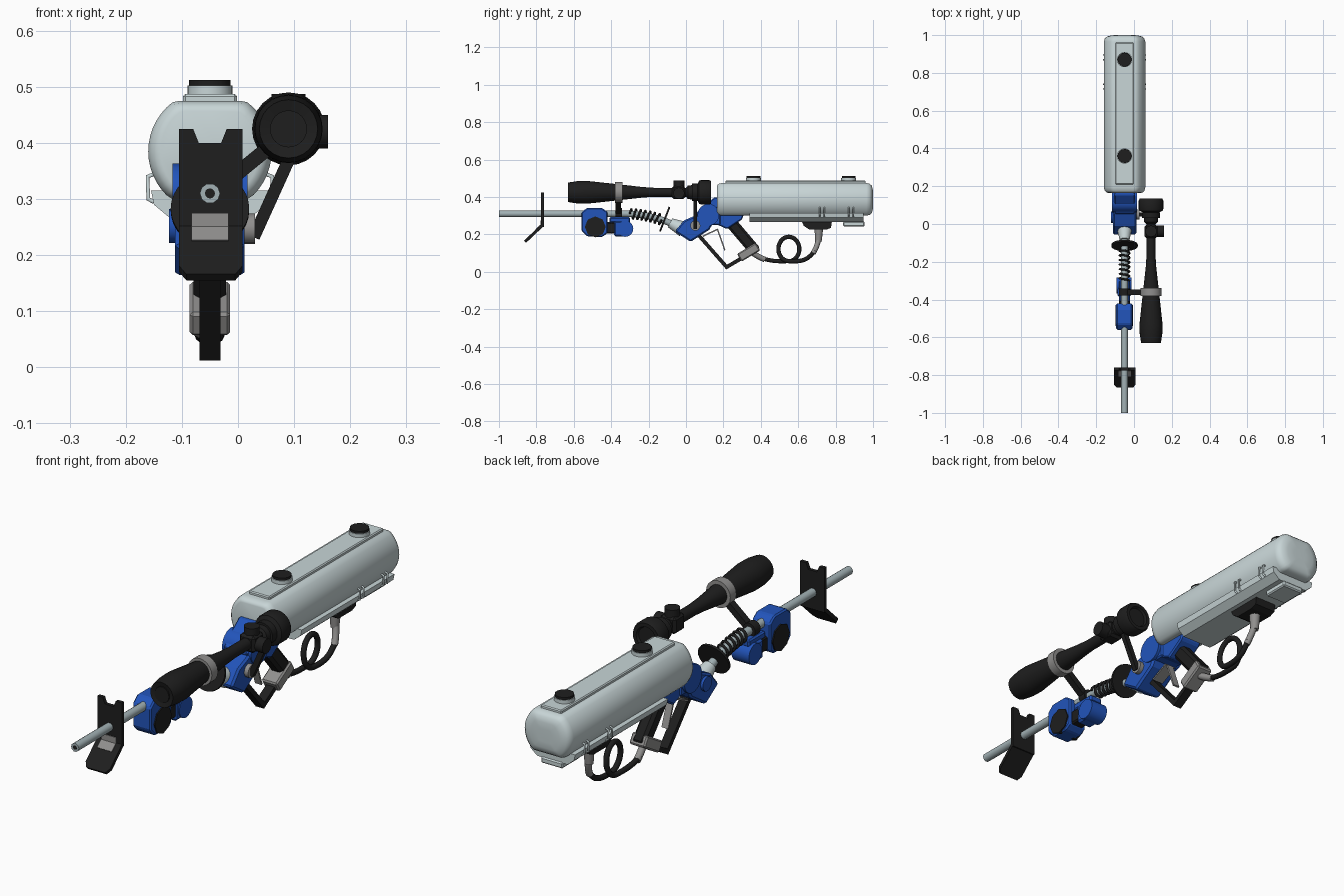
import bpy, bmesh, math
from mathutils import Vector

if "Cube" in bpy.data.objects:
    bpy.data.objects.remove(bpy.data.objects["Cube"])

CX = -0.05  # centre plane of the main body


def material(name, rgb):
    m = bpy.data.materials.new(name)
    m.diffuse_color = (*rgb, 1)
    m.use_nodes = True
    m.node_tree.nodes["Principled BSDF"].inputs["Base Color"].default_value = m.diffuse_color
    return m


PALE = material("pale_metal", (0.58, 0.67, 0.68))
STEEL = material("steel", (0.36, 0.44, 0.46))
BLACK = material("black", (0.013, 0.013, 0.013))
BLUE = material("blue", (0.016, 0.09, 0.50))
GREY = material("grey", (0.28, 0.275, 0.27))


def loft(name, rings, mat, angle=35, bevel=0):
    """Closed skin through a list of equal-length point rings."""
    bm = bmesh.new()
    rows = [[bm.verts.new(p) for p in r] for r in rings]
    n = len(rows[0])
    for a, b in zip(rows, rows[1:]):
        for i in range(n):
            bm.faces.new((a[i], a[(i + 1) % n], b[(i + 1) % n], b[i]))
    bm.faces.new(rows[0])
    bm.faces.new(rows[-1])
    bmesh.ops.recalc_face_normals(bm, faces=bm.faces)
    me = bpy.data.meshes.new(name)
    bm.to_mesh(me)
    bm.free()
    ob = bpy.data.objects.new(name, me)
    bpy.context.collection.objects.link(ob)
    me.materials.append(mat)
    if bevel:
        mod = ob.modifiers.new("bevel", 'BEVEL')
        mod.width, mod.segments = bevel, 1
    else:
        bpy.ops.object.select_all(action='DESELECT')
        bpy.context.view_layer.objects.active = ob
        ob.select_set(True)
        bpy.ops.object.shade_smooth_by_angle(angle=math.radians(angle))
    return ob


def side_prism(name, yz, x0, x1, mat, bevel=0):
    return loft(name, [[(x, y, z) for y, z in yz] for x in (x0, x1)], mat, 20, bevel)


def front_prism(name, xz, y0, y1, mat, bevel=0):
    return loft(name, [[(x, y, z) for x, z in xz] for y in (y0, y1)], mat, 20, bevel)


def box(name, x0, x1, y0, y1, z0, z1, mat, bevel=0):
    return side_prism(name, [(y0, z0), (y1, z0), (y1, z1), (y0, z1)], x0, x1, mat, bevel)


def frame(p, q):
    d = (Vector(q) - Vector(p)).normalized()
    u = d.cross(Vector((1, 0, 0)))
    if u.length < 0.1:
        u = d.cross(Vector((0, 0, 1)))
    u.normalize()
    return d, u, d.cross(u)


def lathe(name, p, q, profile, mat, n=24, angle=35):
    """Round part from p to q; profile is (distance from p, radius)."""
    d, u, v = frame(p, q)
    rings = [[Vector(p) + d * t + (u * math.cos(a) + v * math.sin(a)) * r
              for a in (i * math.tau / n for i in range(n))] for t, r in profile]
    return loft(name, rings, mat, angle)


def cyl(name, p, q, r, mat, n=24, r2=None):
    length = (Vector(q) - Vector(p)).length
    return lathe(name, p, q, [(0, r), (length, r if r2 is None else r2)], mat, n)


def beam(name, p, q, w, h, mat, bevel=0):
    """Rectangular bar: h is the thickness across, w the other width."""
    d, u, v = frame(p, q)
    rings = [[Vector(e) + u * a * h / 2 + v * b * w / 2
              for a, b in ((-1, -1), (1, -1), (1, 1), (-1, 1))] for e in (p, q)]
    return loft(name, rings, mat, 30, bevel)


def tube(name, pts, r, mat, smooth=False):
    cu = bpy.data.curves.new(name, 'CURVE')
    cu.dimensions = '3D'
    cu.bevel_depth, cu.bevel_resolution, cu.use_fill_caps = r, 3, True
    s = cu.splines.new('NURBS' if smooth else 'POLY')
    s.points.add(len(pts) - 1)
    for sp, p in zip(s.points, pts):
        sp.co = (*p, 1)
    if smooth:
        s.use_endpoint_u, s.order_u, s.resolution_u = True, 3, 6
    cu.materials.append(mat)
    ob = bpy.data.objects.new(name, cu)
    bpy.context.collection.objects.link(ob)
    bpy.ops.object.select_all(action='DESELECT')
    bpy.context.view_layer.objects.active = ob
    ob.select_set(True)
    bpy.ops.object.convert(target='MESH')


# --- Tank: round section flattened above and below, with rounded ends
def tank_ring(y, s):
    ring = []
    for i in range(48):
        a = i * math.tau / 48
        z = max(-0.085, min(0.09, 0.11 * math.sin(a)))
        ring.append((CX + 0.11 * s * math.cos(a), y, 0.385 + z * s))
    return ring


loft("tank", [tank_ring(y, s) for y, s in (
    (0.165, 0.80), (0.168, 0.88), (0.177, 0.96), (0.195, 1), (0.965, 1),
    (0.982, 0.95), (0.993, 0.84), (0.999, 0.6), (1.0, 0.3))], PALE, 40)
box("tank_top_strip", CX - 0.048, CX + 0.048, 0.21, 0.96, 0.46, 0.487, PALE, 0.004)
front_prism("tank_tray", [(-0.155, 0.315), (0.055, 0.315), (0.05, 0.29), (0.02, 0.265),
                          (-0.12, 0.265), (-0.15, 0.29)], 0.34, 0.95, PALE)
box("tray_rear_foot", -0.10, 0.0, 0.84, 0.955, 0.243, 0.268, PALE, 0.005)
side_prism("hose_mount", [(0.62, 0.268), (0.78, 0.268), (0.775, 0.235), (0.75, 0.225),
                          (0.66, 0.225), (0.63, 0.245)], -0.10, 0.0, BLACK)
for y in (0.36, 0.87):
    cyl("filler_neck", (CX, y, 0.48), (CX, y, 0.502), 0.04, PALE, 28)
    cyl("filler_cap", (CX, y, 0.502), (CX, y, 0.512), 0.037, BLACK, 16)
for side in (-1, 1):
    for y in (0.715, 0.74, 0.87, 0.895):
        x = CX + side * 0.106
        tube("tank_clip", [(x - side * 0.008, y, 0.345), (x + side * 0.005, y, 0.34),
                           (x + side * 0.004, y, 0.30), (x - side * 0.006, y, 0.295)], 0.004, PALE)


# --- Barrel bending down into the body, with spring and guard disc
def barrel_z(y):
    return 0.31 - 0.9 * max(0, y + 0.32) ** 2


tube("barrel", [(CX, -1, 0.31)] + [(CX, -0.34 + 0.03 * i, barrel_z(-0.34 + 0.03 * i))
                                   for i in range(12)], 0.018, STEEL)
cyl("muzzle_bore", (CX, -1.0, 0.31), (CX, -0.995, 0.31), 0.009, BLACK, 12).location.y = -0.0005
coil = []
for i in range(7 * 14 + 1):
    a, y = i * math.tau / 14, -0.30 + 0.17 * i / 98
    slope = 1.8 * max(0, y + 0.32)
    coil.append((CX + 0.026 * math.cos(a), y + 0.026 * math.sin(a) * slope,
                 barrel_z(y) + 0.026 * math.sin(a)))
tube("spring", coil, 0.0055, BLACK)
cyl("guard_disc", (CX, -0.118, 0.283), (CX, -0.109, 0.2795), 0.07, BLACK, 32)
cyl("barrel_collar", (CX, -0.085, 0.262), (CX, -0.015, 0.228), 0.026, PALE, 24, 0.042)

# --- Front sight plate with notch and bent lower half
front_prism("sight_plate", [(-0.105, 0.425), (-0.08, 0.425), (-0.07, 0.40), (-0.03, 0.40),
                            (-0.02, 0.425), (0.008, 0.425), (0.008, 0.24), (-0.105, 0.24)],
            -0.775, -0.76, BLACK)
low = [(-0.105, -0.76, 0.245), (0.008, -0.76, 0.245), (0.008, -0.84, 0.17),
       (-0.005, -0.855, 0.155), (-0.092, -0.855, 0.155), (-0.105, -0.84, 0.17)]
loft("sight_plate_lower", [low, [(x, y - 0.011, z + 0.011) for x, y, z in low]], BLACK)
box("sight_label_upper", -0.083, -0.017, -0.778, -0.773, 0.247, 0.275, GREY)
beam("sight_label_lower", (CX, -0.777, 0.248), (CX, -0.803, 0.224), 0.066, 0.009, GREY)

# --- Blue housing hanging under the barrel
side_prism("front_housing", [(-0.56, 0.22), (-0.53, 0.19), (-0.45, 0.185), (-0.42, 0.205),
                             (-0.42, 0.32), (-0.45, 0.342), (-0.53, 0.342), (-0.56, 0.315)],
           -0.094, -0.009, BLUE, 0.006)
for x0, x1 in ((-0.099, -0.08), (-0.02, -0.004)):
    cyl("housing_side_cap", (x0, -0.485, 0.24), (x1, -0.485, 0.24), 0.056, BLACK, 8)
box("housing_link", -0.08, -0.02, -0.43, -0.35, 0.205, 0.265, BLACK, 0.006)
cyl("housing_roller", (-0.092, -0.325, 0.23), (-0.012, -0.325, 0.23), 0.043, BLUE)
box("roller_block", -0.088, -0.016, -0.385, -0.325, 0.19, 0.272, BLUE, 0.008)
box("roller_hanger", -0.08, -0.02, -0.41, -0.30, 0.262, 0.292, BLUE, 0.006)

# --- Blue receiver
side_prism("receiver_front", [(-0.06, 0.215), (0.025, 0.16), (0.125, 0.225), (0.15, 0.27),
                              (0.06, 0.305), (-0.01, 0.275)], -0.112, 0.012, BLUE, 0.008)
cyl("receiver_hub", (-0.117, 0.12, 0.305), (0.017, 0.12, 0.305), 0.058, BLUE, 24)
side_prism("receiver_top", [(0.05, 0.31), (0.11, 0.365), (0.155, 0.40), (0.185, 0.39),
                            (0.185, 0.25), (0.11, 0.25)], -0.105, 0.005, BLUE, 0.006)
side_prism("receiver_rear", [(0.14, 0.33), (0.31, 0.31), (0.30, 0.28), (0.22, 0.228),
                             (0.15, 0.26)], -0.10, 0.0, BLUE, 0.006)
cyl("receiver_pin", (-0.123, 0.035, 0.252), (-0.10, 0.035, 0.252), 0.03, BLUE, 12)
cyl("strut_pivot", (0.0, 0.05, 0.247), (0.03, 0.05, 0.247), 0.027, GREY, 16)

# --- Grip, trigger and guard
beam("grip", (CX, 0.235, 0.27), (CX, 0.375, 0.105), 0.058, 0.062, BLACK, 0.012)
beam("grip_base", (CX, 0.285, 0.075), (CX, 0.385, 0.135), 0.072, 0.048, GREY, 0.006)
beam("guard_front", (CX, 0.055, 0.21), (CX, 0.222, 0.02), 0.038, 0.02, BLACK)
beam("guard_bottom", (CX, 0.21, 0.021), (CX, 0.31, 0.08), 0.038, 0.02, BLACK)
beam("trigger_top", (CX, 0.09, 0.19), (CX, 0.17, 0.228), 0.05, 0.007, GREY)
beam("trigger_blade", (CX, 0.168, 0.228), (CX, 0.208, 0.115), 0.03, 0.007, GREY)

# --- Looping hose from grip to tank
hose = [(0.40, 0.075), (0.45, 0.057)]
x_shift = 0.0
loop = [(0.55 + 0.057 * math.sin(a), 0.122 - 0.066 * math.cos(a))
        for a in (i * math.tau / 16 for i in range(17))]
path = hose + loop + [(0.61, 0.056), (0.66, 0.075), (0.69, 0.115)]
tube("hose", [(CX - 0.018 + 0.036 * i / (len(path) - 1), y, z)
              for i, (y, z) in enumerate(path)], 0.0115, BLACK, True)
tube("hose_end_grip", [(CX, 0.35, 0.105), (CX - 0.01, 0.38, 0.083), (CX - 0.018, 0.42, 0.066)],
     0.015, GREY, True)
tube("hose_end_tank", [(CX + 0.018, 0.68, 0.10), (CX + 0.01, 0.705, 0.14), (CX, 0.71, 0.185)],
     0.014, GREY, True)
cyl("hose_nipple", (CX, 0.708, 0.16), (CX, 0.71, 0.23), 0.017, GREY, 16, 0.023)

# --- Scope
SX, SZ = 0.09, 0.425
lathe("scope_tube", (SX, -0.63, SZ), (SX, 0.14, SZ), [
    (0, 0.033), (0.005, 0.033), (0, 0.052), (0.05, 0.060), (0.10, 0.061), (0.23, 0.047),
    (0.40, 0.028), (0.46, 0.024), (0.63, 0.024), (0.64, 0.036), (0.69, 0.041),
    (0.70, 0.062), (0.71, 0.065), (0.755, 0.065), (0.765, 0.060), (0.765, 0.045),
    (0.755, 0.04)], BLACK, 24, 40)
box("turret_block", 0.055, 0.125, -0.075, -0.005, 0.39, 0.46, BLACK, 0.01)
cyl("turret_top", (SX, -0.038, 0.45), (SX, -0.038, 0.487), 0.03, BLACK, 16)
cyl("turret_side", (0.115, -0.038, 0.42), (0.16, -0.038, 0.42), 0.03, BLACK, 16)

# --- Scope mounts
cyl("scope_ring", (SX, -0.38, SZ), (SX, -0.34, SZ), 0.056, GREY, 20)
beam("front_scope_strut", (-0.045, -0.362, 0.31), (0.065, -0.362, 0.40), 0.026, 0.03, BLACK)
cyl("barrel_clamp", (CX, -0.378, 0.312), (CX, -0.342, 0.312), 0.029, BLACK, 16)
cyl("rear_scope_ring", (SX, 0.032, SZ), (SX, 0.062, SZ), 0.047, BLACK, 20)
beam("rear_scope_strut", (0.095, 0.05, 0.38), (0.028, 0.05, 0.232), 0.022, 0.02, BLACK)
